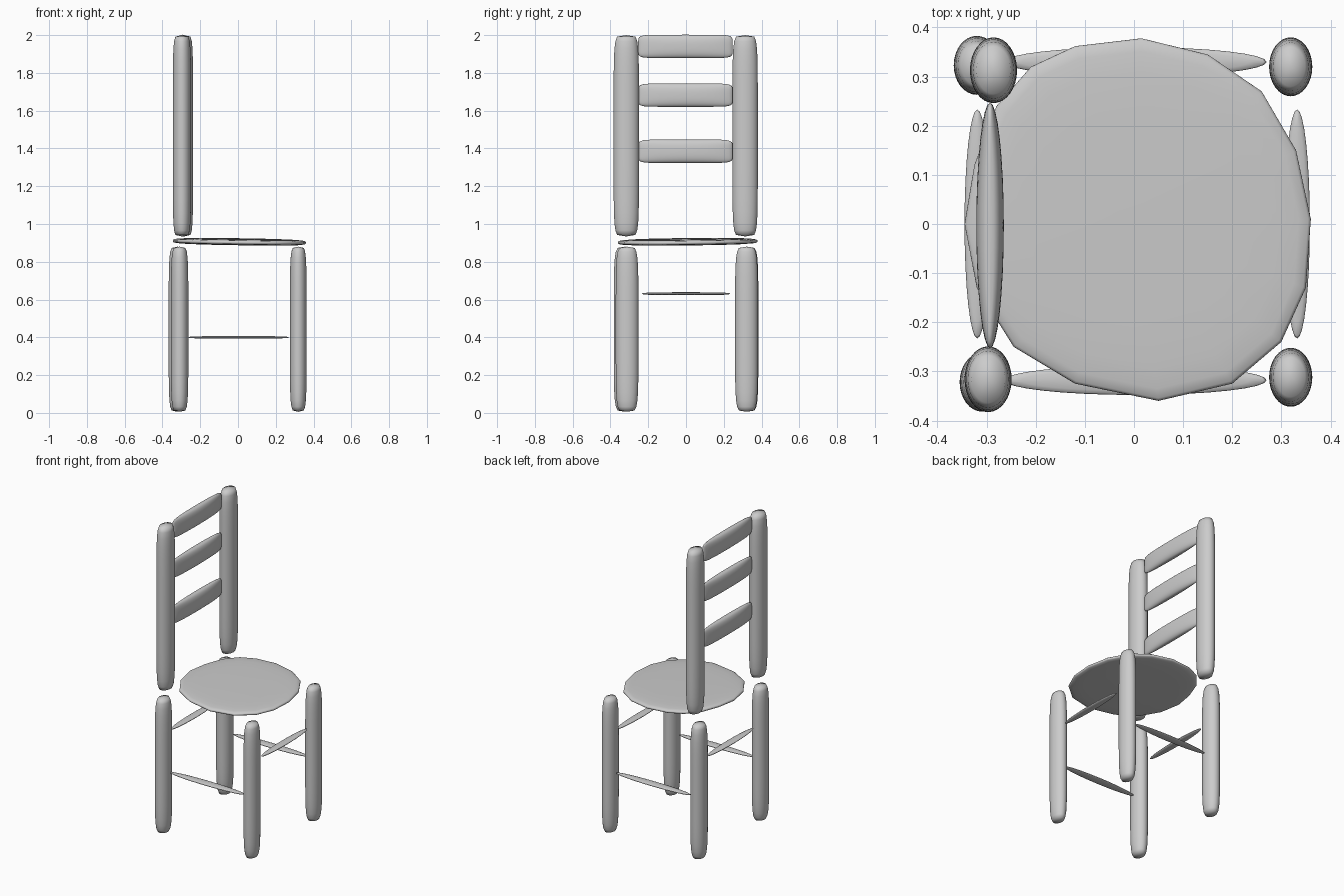
import bpy, bmesh, math

cube = bpy.data.objects.get("Cube")
if cube:
    bpy.data.objects.remove(cube, do_unlink=True)

grey = bpy.data.materials.new("plain grey")
grey.use_nodes = True
grey.diffuse_color = (0.6, 0.6, 0.6, 1)
grey.node_tree.nodes["Principled BSDF"].inputs["Base Color"].default_value = (0.6, 0.6, 0.6, 1)


def oval(rx, ry, sides=32):
    """Elliptical outline."""
    return [(rx * math.cos(i * math.tau / sides), ry * math.sin(i * math.tau / sides))
            for i in range(sides)]


def pillow(name, centre, outline, half_height, round_x, round_y, rings=18, tilt=(0, 0, 0)):
    """Stack an outline along z, rounding it off to both ends; higher rounding is blockier."""
    bm = bmesh.new()
    loops = []
    for k in range(1, rings):
        t = -math.cos(math.pi * k / rings)
        sx = (1 - abs(t) ** round_x) ** (1 / round_x)
        sy = (1 - abs(t) ** round_y) ** (1 / round_y)
        loops.append([bm.verts.new((x * sx, y * sy, t * half_height)) for x, y in outline])
    n = len(outline)
    for low, high in zip(loops, loops[1:]):
        for i in range(n):
            j = (i + 1) % n
            bm.faces.new((low[i], low[j], high[j], high[i]))
    # Close both ends with a fan to a central point
    for loop, z in ((loops[0], -half_height), (loops[-1], half_height)):
        tip = bm.verts.new((0, 0, z))
        for i in range(n):
            bm.faces.new((loop[i], loop[(i + 1) % n], tip))
    bmesh.ops.recalc_face_normals(bm, faces=bm.faces)
    for face in bm.faces:
        face.smooth = True
    mesh = bpy.data.meshes.new(name)
    bm.to_mesh(mesh)
    bm.free()
    mesh.materials.append(grey)
    obj = bpy.data.objects.new(name, mesh)
    obj.location = centre
    obj.rotation_euler = tilt
    bpy.context.collection.objects.link(obj)


# Four legs
for name, x, y, rx in (("leg_back_a", -0.32, 0.323, 0.047), ("leg_back_b", -0.309, -0.322, 0.046),
                       ("leg_front_a", 0.319, 0.32, 0.044), ("leg_front_b", 0.319, -0.312, 0.044)):
    pillow(name, (x, y, 0.443), oval(rx, 0.06), 0.437, 6, 6)

# Two tall back posts
pillow("back_post_a", (-0.286, 0.313, 1.467), oval(0.048, 0.067), 0.533, 7, 7)
pillow("back_post_b", (-0.297, -0.316, 1.467), oval(0.048, 0.067), 0.533, 7, 7)

# Three slats between the posts
for i, z in enumerate((1.385, 1.682, 1.94)):
    pillow(f"back_slat_{i + 1}", (-0.293, -0.003, z), oval(0.028, 0.25), 0.062, 2.5, 8)

# Thin stretchers between the legs
for name, y in (("side_stretcher_a", 0.33), ("side_stretcher_b", -0.318)):
    pillow(name, (0.003, y, 0.4), oval(0.267, 0.03), 0.007, 3, 2, 8)
for name, x in (("front_stretcher", 0.332), ("back_stretcher", -0.319)):
    pillow(name, (x, 0, 0.631), oval(0.026, 0.233), 0.008, 2, 3, 8)

# Slightly uneven round seat
seat_outline = [(0.36, 0.01), (0.33, 0.15), (0.26, 0.27), (0.15, 0.345), (0.015, 0.378),
                (-0.12, 0.362), (-0.21, 0.32), (-0.28, 0.24), (-0.325, 0.12), (-0.345, 0),
                (-0.32, -0.13), (-0.245, -0.25), (-0.12, -0.325), (0.05, -0.36),
                (0.2, -0.325), (0.3, -0.24), (0.35, -0.13)]
pillow("seat", (0, 0, 0.906), seat_outline, 0.017, 4, 4, 12, (0.01, 0.015, 0))
